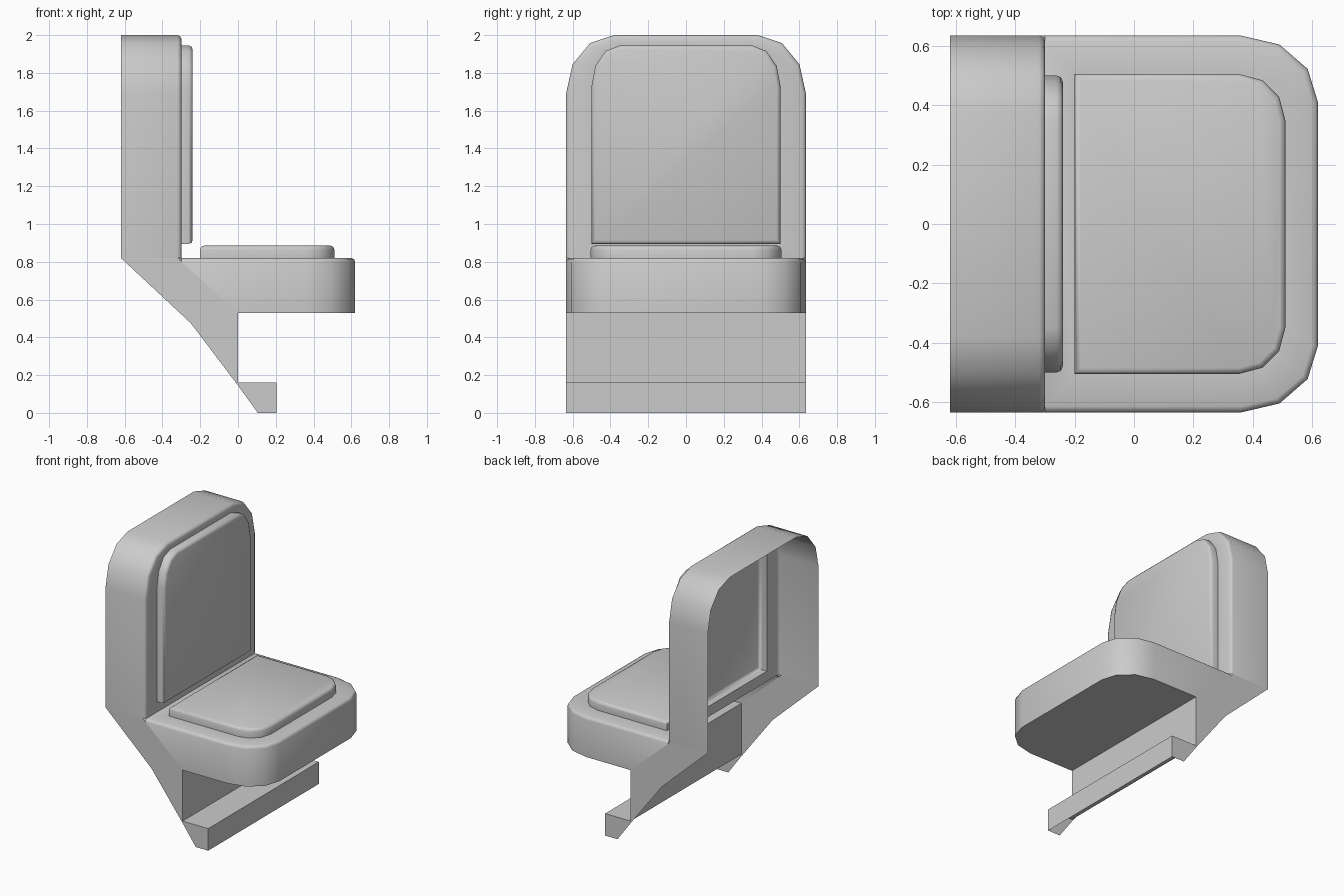
import bpy, bmesh
from math import sin, cos, pi

if "Cube" in bpy.data.objects:
    bpy.data.objects.remove(bpy.data.objects["Cube"])

W = 0.635      # half width of the shell
B = 0.02       # bevel size


def d_loop(half, base, tip, ru, rv, n=3):
    """Outline with a straight base and two rounded far corners."""
    right = [(half - ru + ru * cos(i * pi / 2 / n),
              tip - rv + rv * sin(i * pi / 2 / n)) for i in range(n + 1)]
    left = [(-u, v) for u, v in reversed(right)]
    return [(half, base)] + right + left + [(-half, base)]


def make_object(name, bm):
    bmesh.ops.remove_doubles(bm, verts=bm.verts, dist=1e-5)
    mesh = bpy.data.meshes.new(name)
    bm.to_mesh(mesh)
    bm.free()
    obj = bpy.data.objects.new(name, mesh)
    bpy.context.collection.objects.link(obj)
    bpy.ops.object.select_all(action='DESELECT')
    bpy.context.view_layer.objects.active = obj
    obj.select_set(True)
    bpy.ops.object.shade_smooth_by_angle(angle=0.9)


def cushioned_shell(name, place, start, outer, pad, heights, flip, floor):
    """Open-based wall, rounded rim, flat border and raised pad, lofted."""
    half, base, tip, ru, rv = outer
    ph, pb, pt, pru, prv = pad
    w0, w1, w2 = heights
    rings = [(d_loop(half, start, tip, ru, rv), w0)]
    bevel = [(B * (1 - cos(a)), B * (1 - sin(a))) for a in (0, pi / 4, pi / 2)]
    for i, d in bevel:
        rings.append((d_loop(half - i, base, tip - i, ru - i, rv - i), w1 - d))
    rings.append((d_loop(ph, pb, pt, pru, prv), w1))
    for i, d in bevel:
        rings.append((d_loop(ph - i, pb + i, pt - i, pru - i, prv - i), w2 - d))

    bm = bmesh.new()
    loops = [[bm.verts.new(place(u, v, w)) for u, v in ring] for ring, w in rings]

    def face(vs):
        bm.faces.new(vs[::-1] if flip else vs)

    n = len(loops[0])
    for k in range(len(loops) - 1):
        a, b = loops[k], loops[k + 1]
        for i in range(n if k >= 3 else n - 1):   # wall and rim stay open at the base
            j = (i + 1) % n
            face([a[i], a[j], b[j], b[i]])
    face(loops[-1])
    if floor:
        face(loops[0][::-1])
    make_object(name, bm)


# Backrest: hollow, open to the rear
cushioned_shell("backrest", lambda u, v, w: (w, u, v), 0.82,
                (W, 0.82, 2.0, 0.255, 0.31), (0.5, 0.895, 1.945, 0.15, 0.215),
                (-0.62, -0.3, -0.24), False, False)

# Seat with closed underside
cushioned_shell("seat", lambda u, v, w: (v, u, w), 0.0,
                (W, -0.3, 0.62, 0.225, 0.26), (0.505, -0.2, 0.51, 0.155, 0.155),
                (0.53, 0.82, 0.885), True, True)

# Pedestal: side panels, riser and foot step, open at the rear and underneath
bm = bmesh.new()
panel = [(-0.62, 0.82), (-0.3 - B, 0.82), (-0.3, 0.82 - B), (0, 0.53), (0, 0.16),
         (0.205, 0.16), (0.205, 0), (0.105, 0), (0, 0.145), (-0.25, 0.475)]
for s in (1, -1):
    vs = [bm.verts.new((x, s * W, z)) for x, z in panel]
    bm.faces.new(vs[::s])
    corner = bm.verts.new((-0.3, s * (W - B), 0.82))
    bm.faces.new([vs[2], vs[1], corner][::s])
step = panel[3:7]
for (x0, z0), (x1, z1) in zip(step, step[1:]):
    bm.faces.new([bm.verts.new(p) for p in
                  ((x0, W, z0), (x0, -W, z0), (x1, -W, z1), (x1, W, z1))])
bmesh.ops.triangulate(bm, faces=[f for f in bm.faces if len(f.verts) > 4])
make_object("pedestal", bm)
